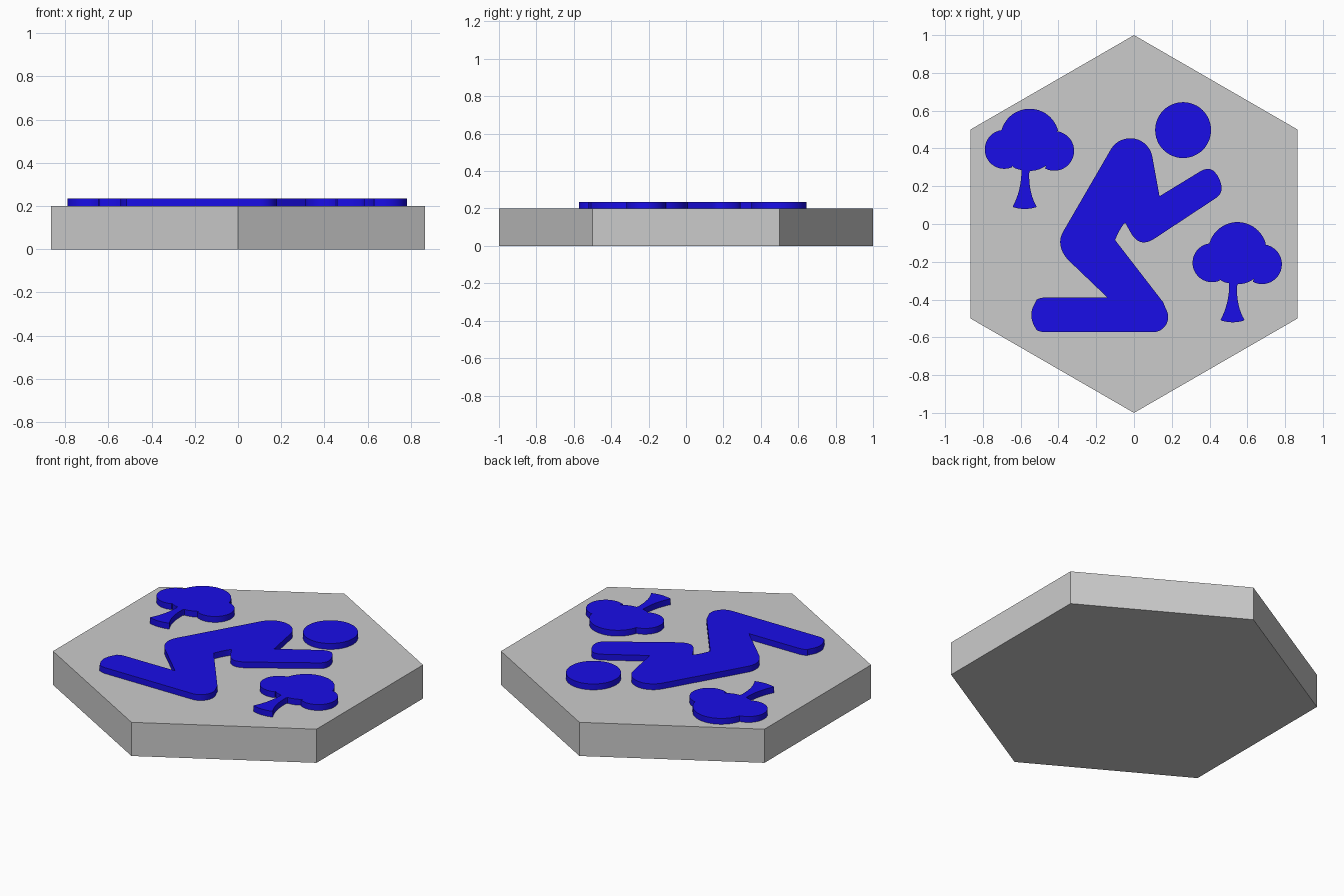
import bpy, bmesh
from math import radians, cos, sin

if "Cube" in bpy.data.objects:
    bpy.data.objects.remove(bpy.data.objects["Cube"])

BASE_H, TOP = 0.2, 0.235

blue = bpy.data.materials.new("blue")
blue.diffuse_color = (0.01, 0.004, 0.8, 1)
blue.use_nodes = True
blue.node_tree.nodes["Principled BSDF"].inputs["Base Color"].default_value = blue.diffuse_color


def arc(cx, cy, r, a0, a1, n=16):
    return [(cx + r * cos(radians(a0 + (a1 - a0) * i / n)),
             cy + r * sin(radians(a0 + (a1 - a0) * i / n))) for i in range(n + 1)]


def curve(a, b, c, n=8):
    # quadratic bend from a to c pulled towards b
    out = []
    for i in range(n + 1):
        t = i / n
        out.append(tuple((1 - t) ** 2 * p + 2 * t * (1 - t) * q + t * t * s
                         for p, q, s in zip(a, b, c)))
    return out


def plate(name, outline, z0, z1, mat=None, offset=(0, 0)):
    bm = bmesh.new()
    face = bm.faces.new([bm.verts.new((x + offset[0], y + offset[1], z0)) for x, y in outline])
    ext = bmesh.ops.extrude_face_region(bm, geom=[face], use_keep_orig=True)
    verts = [v for v in ext["geom"] if isinstance(v, bmesh.types.BMVert)]
    bmesh.ops.translate(bm, verts=verts, vec=(0, 0, z1 - z0))
    bmesh.ops.recalc_face_normals(bm, faces=bm.faces)
    me = bpy.data.meshes.new(name)
    bm.to_mesh(me)
    bm.free()
    ob = bpy.data.objects.new(name, me)
    bpy.context.collection.objects.link(ob)
    if mat:
        me.materials.append(mat)
        bpy.ops.object.select_all(action='DESELECT')
        ob.select_set(True)
        bpy.context.view_layer.objects.active = ob
        bpy.ops.object.shade_smooth_by_angle(angle=radians(30))
    return ob


# hexagonal base tile, corners at front and back
plate("base_tile", arc(0, 0, 1, 90, 390, 5), 0, BASE_H)

# head disc
plate("head", arc(0.26, 0.497, 0.148, 0, 352.5, 47), BASE_H, TOP, blue)

# kneeling body: shoulder, forearm, elbow, thigh, knee, foot, hip
body = (arc(-0.02, 0.335, 0.119, 148, 8)
        + [(0.135, 0.147)]
        + curve((0.345, 0.275), (0.40, 0.31), (0.43, 0.272))
        + curve((0.44, 0.26), (0.49, 0.175), (0.435, 0.138))
        + curve((0.115, -0.073), (0.035, -0.13), (-0.012, -0.055))
        + [(-0.046, 0.005)]
        + curve((-0.055, 0.0), (-0.08, -0.035), (-0.10, -0.085), 4)
        + [(0.155, -0.415)]
        + arc(0.10, -0.492, 0.081, 32, -90)
        + arc(-0.47, -0.573 + 0.0925, 0.0925, -90, -120, 4)
        + curve((-0.525, -0.545), (-0.563, -0.481), (-0.525, -0.42))
        + arc(-0.47, -0.481, 0.092, 120, 90, 4)
        + [(-0.142, -0.388)]
        + curve((-0.352, -0.187), (-0.418, -0.11), (-0.372, -0.035)))
plate("kneeling_body", body, BASE_H, TOP, blue)

# tree: three lobes, scalloped underside and flared trunk
tree = (arc(0, 0.055, 0.155, 164, 14, 24)
        + arc(0.13, -0.013, 0.105, 82, -118, 24)
        + curve((0.088, -0.09), (0.05, -0.118), (0.002, -0.119))
        + curve((-0.003, -0.13), (-0.005, -0.24), (0.037, -0.308))
        + curve((0.034, -0.311), (-0.025, -0.33), (-0.087, -0.311))
        + curve((-0.09, -0.308), (-0.043, -0.22), (-0.044, -0.114))
        + curve((-0.05, -0.113), (-0.08, -0.108), (-0.094, -0.093), 4)
        + arc(-0.135, -0.005, 0.103, -67, -263, 24))
for name, pos in (("tree_back_left", (-0.552, 0.4)), ("tree_front_right", (0.548, -0.2))):
    plate(name, tree, BASE_H, TOP, blue, pos)
